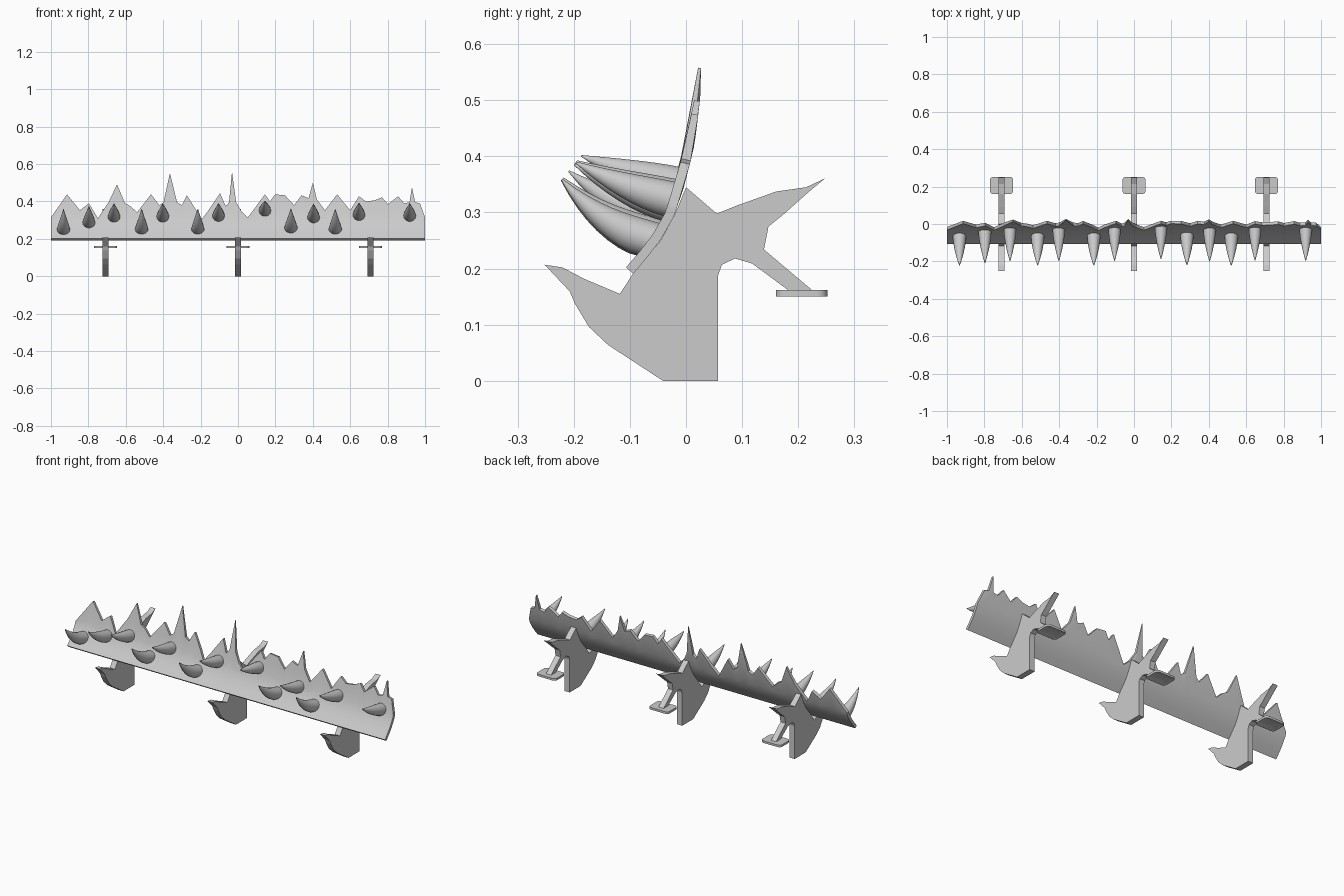
import bpy, bmesh, math
from mathutils import Vector

if "Cube" in bpy.data.objects:
    bpy.data.objects.remove(bpy.data.objects["Cube"])

# Curved plate cross-section: front face points (y, z)
CURVE = [(-.107, .202), (-.083, .23), (-.06, .26), (-.038, .298), (-.021, .347),
         (-.009, .393), (.003, .443), (.016, .507), (.022, .562)]


def curve_at(z):
    """Return front y and unit (dy, dz) direction of the plate at height z."""
    for (y0, z0), (y1, z1) in zip(CURVE, CURVE[1:]):
        if z <= z1 or z1 == CURVE[-1][1]:
            d = Vector((y1 - y0, z1 - z0)).normalized()
            return y0 + (y1 - y0) * (z - z0) / (z1 - z0), d


def finish(name, bm, smooth=None):
    bmesh.ops.recalc_face_normals(bm, faces=bm.faces)
    me = bpy.data.meshes.new(name)
    bm.to_mesh(me)
    bm.free()
    ob = bpy.data.objects.new(name, me)
    bpy.context.collection.objects.link(ob)
    if smooth:
        bpy.ops.object.select_all(action='DESELECT')
        ob.select_set(True)
        bpy.context.view_layer.objects.active = ob
        bpy.ops.object.shade_smooth_by_angle(angle=math.radians(smooth))
    return ob


# Jagged plate: ragged top outline (x, z)
TOP = [(-1, .315), (-.914, .438), (-.845, .353), (-.797, .39), (-.749, .31), (-.69, .40),
       (-.647, .492), (-.604, .39), (-.575, .375), (-.54, .342), (-.465, .438), (-.42, .38),
       (-.398, .396), (-.364, .552), (-.326, .396), (-.30, .38), (-.273, .433), (-.22, .348),
       (-.193, .305), (-.16, .35), (-.096, .444), (-.066, .375), (-.048, .395), (-.032, .558),
       (-.01, .396), (.02, .345), (.053, .315), (.144, .438), (.171, .40), (.198, .438),
       (.251, .433), (.30, .38), (.34, .433), (.377, .417), (.40, .5), (.422, .41),
       (.465, .353), (.53, .438), (.6, .353), (.647, .428), (.684, .40), (.73, .406),
       (.77, .422), (.802, .385), (.856, .428), (.888, .39), (.917, .396), (.93, .476),
       (.947, .396), (.973, .39), (1, .315)]
bm = bmesh.new()
cols = []
for x, top in TOP:
    zs = [p[1] for p in CURVE[:4]] + [.298 + (top - .298) * k / 5 for k in range(1, 6)]
    front, back = [], []
    for z in zs:
        y, d = curve_at(z)
        t = .017 * (1 - .7 * max(0, (z - .42) / .14))
        front.append(bm.verts.new((x, y, z)))
        back.append(bm.verts.new((x, y + d.y * t, z - d.x * t)))
    cols.append(front + back[::-1])
n = len(cols[0])
for a, b in zip(cols, cols[1:]):
    for i in range(n):
        j = (i + 1) % n
        bm.faces.new((a[i], a[j], b[j], b[i]))
for c in (cols[0], cols[-1]):
    for i in range(n // 2 - 1):
        bm.faces.new((c[i], c[i + 1], c[n - 2 - i], c[n - 1 - i]))
finish("jagged_plate", bm, 30)


# Curved spikes on the plate front
def spike(name, x, low, sides=14, rings=9):
    k = (low - .22) / .1
    bz = low + .03
    by, pd = curve_at(bz)
    p0 = Vector((by + .004, bz))
    p1 = p0 + Vector((-.085, .02))
    p2 = Vector((-.222 + .035 * k, .358 + .043 * k))
    bm = bmesh.new()
    loops = []
    for r in range(rings):
        t = r / (rings - 1)
        c = p0 * (1 - t) ** 2 + p1 * 2 * t * (1 - t) + p2 * t * t
        d = ((p1 - p0) * (1 - t) + (p2 - p1) * t).normalized()
        u = pd.lerp(Vector((d.y, -d.x)), min(1, r / 3)).normalized()
        rad = (.034 - .003 * k) * (1 - t ** 1.6) + .0015
        loops.append([bm.verts.new((x + rad * math.cos(a), c.x + u.x * rad * math.sin(a),
                                    c.y + u.y * rad * math.sin(a)))
                      for a in (2 * math.pi * i / sides for i in range(sides))])
    for a, b in zip(loops, loops[1:]):
        for i in range(sides):
            j = (i + 1) % sides
            bm.faces.new((a[i], a[j], b[j], b[i]))
    bm.faces.new(loops[0])
    bm.faces.new(loops[-1])
    finish(name, bm, 40)


SPIKES = [(-.933, .22), (-.797, .257), (-.663, .289), (-.515, .222), (-.402, .289),
          (-.215, .222), (-.104, .293), (.144, .32), (.283, .228), (.404, .285),
          (.52, .222), (.647, .298), (.918, .293)]
for i, (x, low) in enumerate(SPIKES):
    spike(f"spike_{i + 1}", x, low)

# Support bracket silhouette (y, z)
BRACKET = [(-.041, 0), (.057, 0), (.057, .1875), (.064, .207), (.0875, .218), (.118, .209),
           (.187, .158), (.229, .158), (.139, .234), (.147, .275), (.172, .295), (.218, .336),
           (.248, .361), (.214, .345), (.161, .3375), (.091, .3125), (.055, .298),
           (0, .345), (-.021, .294), (-.046, .249), (-.093, .193), (-.118, .155),
           (-.182, .182), (-.22, .202), (-.252, .207), (-.207, .159), (-.198, .1375),
           (-.173, .096), (-.139, .064)]


def bracket(name, x):
    bm = bmesh.new()
    f = bm.faces.new([bm.verts.new((x - .016, y, z)) for y, z in BRACKET])
    ext = bmesh.ops.extrude_face_region(bm, geom=[f])
    bmesh.ops.translate(bm, vec=(.032, 0, 0),
                        verts=[v for v in ext["geom"] if isinstance(v, bmesh.types.BMVert)])
    finish(name, bm)


# Rounded pad at the end of the bracket arm, with a shallow square recess below
def pad(name, x):
    bm = bmesh.new()
    bmesh.ops.create_cube(bm, size=1)
    bmesh.ops.scale(bm, vec=(.124, .092, .012), verts=bm.verts)
    bmesh.ops.translate(bm, vec=(x, .206, .156), verts=bm.verts)
    upright = [e for e in bm.edges if abs(e.verts[0].co.z - e.verts[1].co.z) > .01]
    bmesh.ops.bevel(bm, geom=upright, offset=.018, segments=4, profile=.5, affect='EDGES')
    bm.normal_update()
    under = [f for f in bm.faces if f.normal.z < -.9]
    bmesh.ops.inset_region(bm, faces=under, thickness=.024)
    bmesh.ops.translate(bm, vec=(0, 0, .006), verts=list({v for f in under for v in f.verts}))
    finish(name, bm, 30)


for side, x in (("left", -.708), ("middle", 0), ("right", .708)):
    bracket(f"{side}_bracket", x)
    pad(f"{side}_pad", x)
